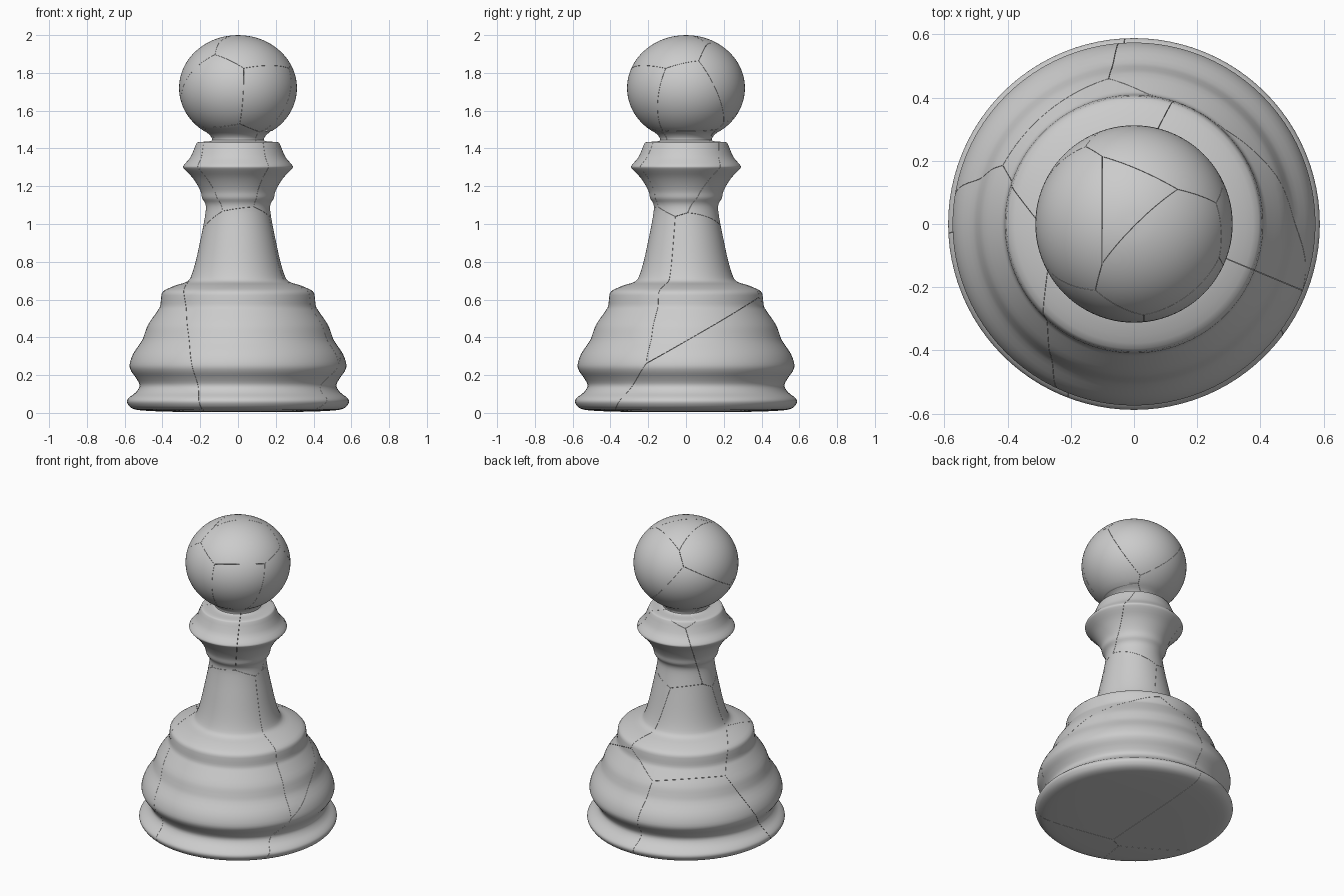
import bpy, bmesh, math
from mathutils import Vector

if "Cube" in bpy.data.objects:
    bpy.data.objects.remove(bpy.data.objects["Cube"])

# Lathe profile (radius, height), bottom centre to top centre
lower = [(0, .004), (.3, .005), (.5, .012), (.56, .024), (.583, .046), (.587, .066), (.572, .085),
         (.54, .11), (.521, .145), (.54, .185), (.565, .22), (.574, .255), (.555, .313), (.51, .38),
         (.494, .42), (.476, .467), (.43, .535), (.412, .565), (.407, .61), (.395, .645), (.33, .675),
         (.27, .695), (.246, .73), (.222, .81), (.196, .93), (.18, 1.01), (.17, 1.077), (.174, 1.11),
         (.19, 1.137), (.197, 1.17), (.217, 1.21), (.245, 1.25), (.285, 1.292), (.288, 1.31),
         (.254, 1.35), (.233, 1.395), (.223, 1.42), (.21, 1.433), (.15, 1.438), (.137, 1.45)]
# Slightly flattened ball head
head = [(.312 * math.cos(a), 1.72 + .28 * math.sin(a))
        for a in (math.radians(d) for d in range(-60, 91, 10))]
profile = lower + head


def smooth_curve(pts, n=3):
    out = []
    for i in range(len(pts) - 1):
        p0, p1, p2, p3 = (Vector(pts[min(max(j, 0), len(pts) - 1)]) for j in range(i - 1, i + 3))
        for k in range(n):
            t = k / n
            out.append(.5 * (2 * p1 + (p2 - p0) * t + (2 * p0 - 5 * p1 + 4 * p2 - p3) * t * t
                             + (3 * p1 - p0 - 3 * p2 + p3) * t ** 3))
    return out + [Vector(pts[-1])]


# Whole turned body
body = bmesh.new()
verts = [body.verts.new((max(p.x, 0), 0, p.y)) for p in smooth_curve(profile)]
verts[-1].co.x = 0
edges = [body.edges.new(pair) for pair in zip(verts, verts[1:])]
bmesh.ops.spin(body, geom=verts + edges, cent=(0, 0, 0), axis=(0, 0, 1),
               angle=2 * math.pi, steps=96, use_duplicate=False)
bmesh.ops.remove_doubles(body, verts=body.verts, dist=1e-5)
bmesh.ops.recalc_face_normals(body, faces=body.faces)

# Centres of the cracked pieces, grouped by part
groups = {
    "head_piece": [(.06, -.09, 1.9), (-.03, 0, 1.86), (-.17, 0, 1.86), (.09, .24, 1.78),
                   (-.1, -.2, 1.68), (.12, -.17, 1.67), (.2, -.02, 1.63), (-.12, .15, 1.6)],
    "collar_piece": [(-.03, -.14, 1.37), (.17, -.02, 1.35), (-.17, 0, 1.32), (.02, .17, 1.25)],
    "stem_piece": [(.05, -.22, .8), (.2, .14, .8), (-.15, .3, .75)],
    "base_piece": [(.18, .42, .3), (-.62, -.1, .65), (-.3, .45, .25)],
}
seeds = [Vector(s) for g in groups.values() for s in g]
GAP = .0006


def cut_piece(name, seed):
    seed = Vector(seed)
    bm = body.copy()
    # Trim the body by the mid-plane towards every other piece, capping each cut
    for other in sorted(seeds, key=lambda s: (s - seed).length)[1:]:
        n = (other - seed).normalized()
        res = bmesh.ops.bisect_plane(bm, geom=bm.verts[:] + bm.edges[:] + bm.faces[:], dist=1e-6,
                                     plane_co=(seed + other) / 2 - n * GAP, plane_no=n,
                                     clear_outer=True)
        rim = [e for e in res["geom_cut"] if isinstance(e, bmesh.types.BMEdge)
               and e.is_valid and e.is_boundary]
        if rim:
            bmesh.ops.triangle_fill(bm, edges=rim, use_beauty=True, normal=n)
    if bm.faces:
        bmesh.ops.recalc_face_normals(bm, faces=bm.faces)
        mesh = bpy.data.meshes.new(name)
        bm.to_mesh(mesh)
        obj = bpy.data.objects.new(name, mesh)
        bpy.context.collection.objects.link(obj)
        obj.select_set(True)
        bpy.context.view_layer.objects.active = obj
    bm.free()


for part, centres in groups.items():
    for i, c in enumerate(centres, 1):
        cut_piece(f"{part}_{i}", c)
body.free()
bpy.ops.object.shade_smooth_by_angle(angle=math.radians(40))
